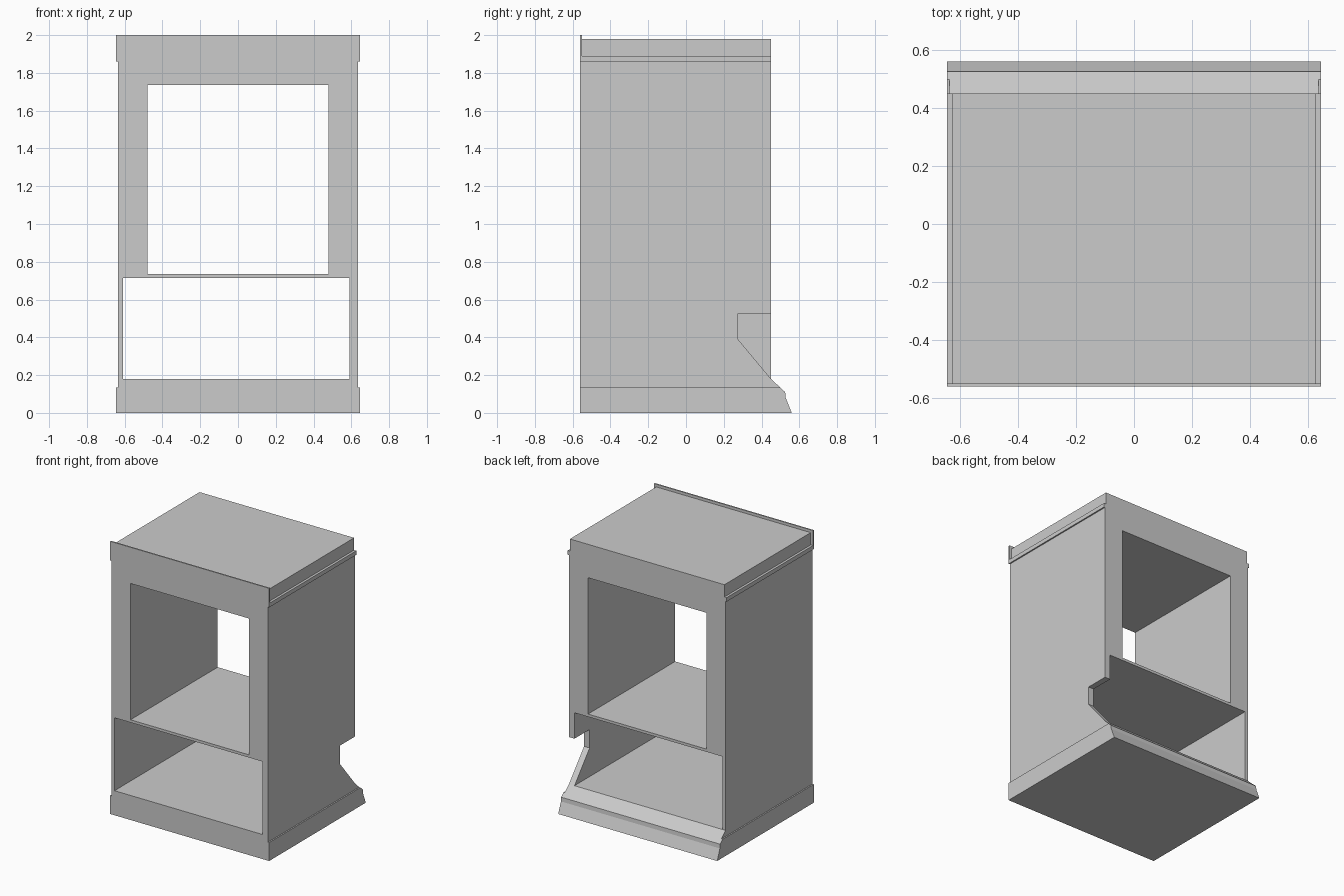
import bpy
import bmesh

cube = bpy.data.objects.get("Cube")
if cube:
    bpy.data.objects.remove(cube, do_unlink=True)

grey = bpy.data.materials.new("plain grey")
grey.use_nodes = True
colour = (0.6, 0.6, 0.6, 1)
grey.diffuse_color = colour
grey.node_tree.nodes["Principled BSDF"].inputs["Base Color"].default_value = colour


def prism(name, profile, x0, x1):
    """Extrude a (y, z) profile along x."""
    bm = bmesh.new()
    face = bm.faces.new([bm.verts.new((x0, y, z)) for y, z in profile])
    moved = bmesh.ops.extrude_face_region(bm, geom=[face])["geom"]
    verts = [v for v in moved if isinstance(v, bmesh.types.BMVert)]
    bmesh.ops.translate(bm, verts=verts, vec=(x1 - x0, 0, 0))
    bmesh.ops.recalc_face_normals(bm, faces=bm.faces[:])
    mesh = bpy.data.meshes.new(name)
    bm.to_mesh(mesh)
    bm.free()
    mesh.materials.append(grey)
    obj = bpy.data.objects.new(name, mesh)
    bpy.context.collection.objects.link(obj)
    return obj


def box(name, x0, x1, y0, y1, z0, z1):
    return prism(name, [(y0, z0), (y1, z0), (y1, z1), (y0, z1)], x0, x1)


def cut(target, cutter):
    """Subtract a cutter, then discard it."""
    cutter.hide_render = True
    mod = target.modifiers.new("cut", "BOOLEAN")
    mod.operation = "DIFFERENCE"
    mod.solver = "EXACT"
    mod.object = cutter
    bpy.context.view_layer.objects.active = target
    bpy.ops.object.modifier_apply(modifier=mod.name)
    bpy.data.objects.remove(cutter, do_unlink=True)


FRONT, BACK = -0.56, 0.45
SIDE, TRIM = 0.635, 0.645
LIP = -0.55

# Cabinet shell with flared rear foot and raised front lip
foot = [(FRONT, 0), (0.56, 0), (0.528, 0.08), (0.525, 0.11)]
cabinet = prism("cabinet", foot + [(BACK, 0.18), (BACK, 1.98), (LIP, 1.98),
                                   (LIP, 2), (FRONT, 2)], -SIDE, SIDE)

# Upper and lower through openings
cut(cabinet, box("upper_opening_cutter", -0.48, 0.48, -1, 1, 0.735, 1.735))
cut(cabinet, box("lower_opening_cutter", -0.61, 0.59, -1, 1, 0.18, 0.715))

# Rear notch in the left wall only
cut(cabinet, prism("notch_cutter", [(0.275, 0.39), (0.275, 0.525), (0.7, 0.525),
                                    (0.7, 0.18), (BACK, 0.18)], 0.55, 0.8))

# Side details on both sides
for side, s in (("left", 1), ("right", -1)):
    cut(cabinet, box("crown_cutter", s * 0.627, s * 0.8, LIP, 1, 1.89, 2.2))
    prism(side + "_skirting", foot + [(0.498, 0.135), (FRONT, 0.135)],
          s * SIDE, s * TRIM)
    box(side + "_top_trim", s * SIDE, s * TRIM, FRONT, BACK, 1.86, 1.89)
    box(side + "_lip_end", s * SIDE, s * TRIM, FRONT, LIP, 1.89, 2)
